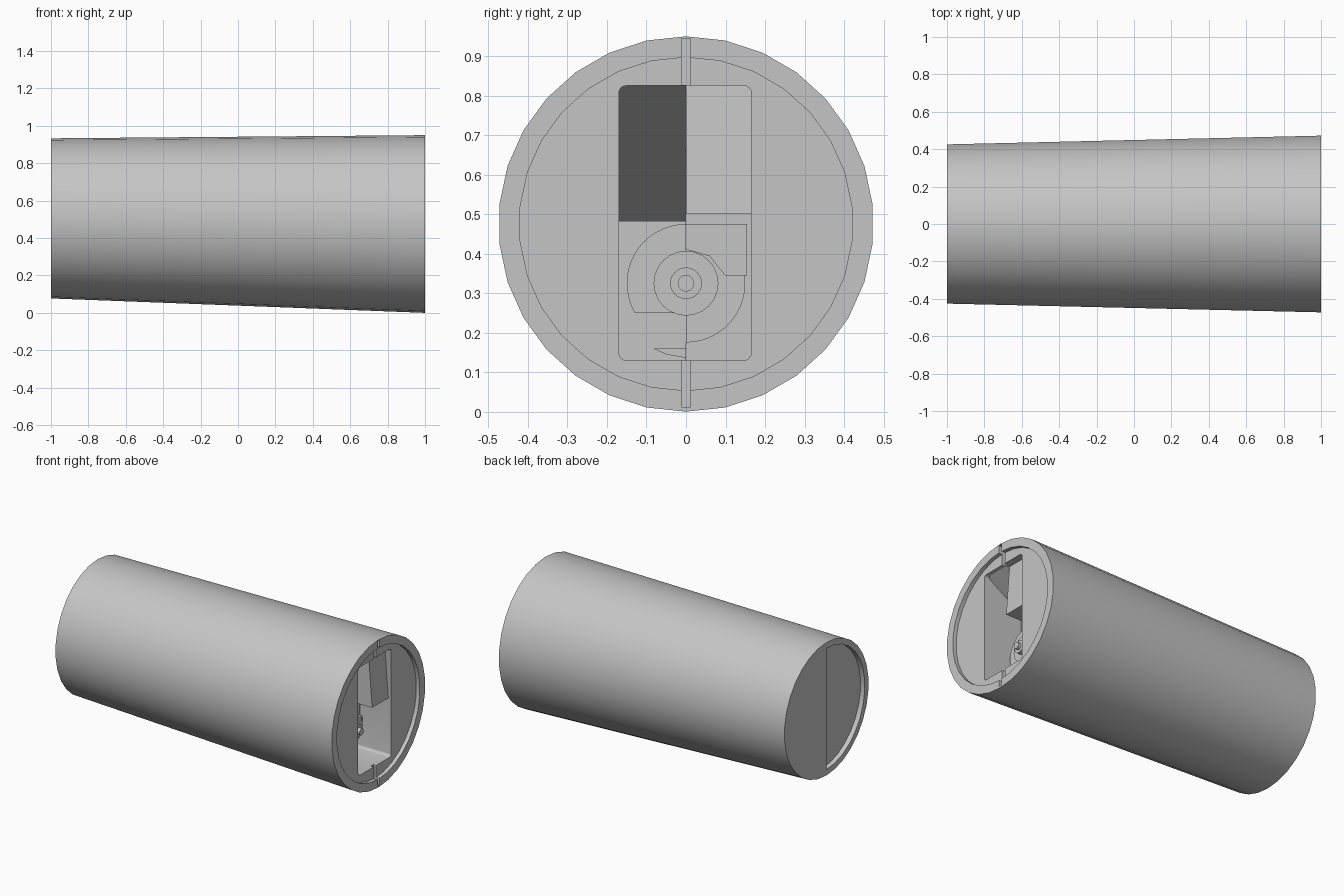
import bpy
import bmesh
from math import pi, sin, cos, radians
from mathutils import Vector

cube = bpy.data.objects.get("Cube")
if cube:
    bpy.data.objects.remove(cube)

grey = bpy.data.materials.new("light grey")
grey.use_nodes = True
grey.diffuse_color = (0.56, 0.56, 0.56, 1)
grey.node_tree.nodes["Principled BSDF"].inputs["Base Color"].default_value = (0.56, 0.56, 0.56, 1)

SIDES = 30
MID = 0.475      # height of the cap centre
AXLE = 0.325     # height of the wheel centre


def loft(name, sections):
    """Solid skinned over rings of 3D points."""
    bm = bmesh.new()
    rings = [[bm.verts.new(p) for p in s] for s in sections]
    n = len(rings[0])
    for a, b in zip(rings, rings[1:]):
        for i in range(n):
            j = (i + 1) % n
            bm.faces.new((a[i], a[j], b[j], b[i]))
    bm.faces.new(rings[0][::-1])
    bm.faces.new(rings[-1])
    bmesh.ops.recalc_face_normals(bm, faces=bm.faces)
    mesh = bpy.data.meshes.new(name)
    bm.to_mesh(mesh)
    bm.free()
    mesh.materials.append(grey)
    ob = bpy.data.objects.new(name, mesh)
    bpy.context.collection.objects.link(ob)
    return ob


def arc(r, z, a0, a1, n):
    """Points (y, z) on an arc, angles in degrees from +y."""
    return [(r * cos(radians(a0 + (a1 - a0) * i / n)),
             z + r * sin(radians(a0 + (a1 - a0) * i / n))) for i in range(n + 1)]


def circle(r, z, n=SIDES):
    return arc(r, z, 90, 450, n)[:-1]


def plate(name, outline, x0, x1):
    return loft(name, [[(x, y, z) for y, z in outline] for x in (x0, x1)])


def box(y0, y1, z0, z1):
    return [(y0, z0), (y1, z0), (y1, z1), (y0, z1)]


def rounded(y0, y1, z0, z1, r):
    pts = []
    for cy, cz, a in ((y1 - r, z1 - r, 0), (y0 + r, z1 - r, 90),
                      (y0 + r, z0 + r, 180), (y1 - r, z0 + r, 270)):
        pts += [(cy + y, cz + z) for y, z in arc(r, 0, a, a + 90, 4)]
    return pts


def cut(target, cutter):
    cutter.hide_render = True
    mod = target.modifiers.new("cut", "BOOLEAN")
    mod.operation = "DIFFERENCE"
    mod.solver = "EXACT"
    mod.object = cutter
    bpy.context.view_layer.objects.active = target
    bpy.ops.object.modifier_apply(modifier=mod.name)
    bpy.data.objects.remove(cutter)


# Tapered body, its far end a little smaller and higher
body = loft("tapered_body", [
    [(-1, y, z) for y, z in circle(0.428, 0.505)],
    [(1, y, z) for y, z in circle(0.475, MID)]])

# Shallow recess of the large end, and half recess of the small end
cut(body, plate("cap_recess", circle(0.422, MID), 0.975, 1.1))
cut(body, plate("half_recess", arc(0.39, 0.505, 90, 270, 15), -1.1, -0.97))

# Locating slots at the top and bottom of the rim
for z0, z1 in ((0.80, 0.945), (0.012, 0.15)):
    cut(body, plate("slot", box(-0.012, 0.012, z0, z1), 0.955, 1.1))

# Opening with a deep chamber behind it
cut(body, plate("opening", rounded(-0.17, 0.165, 0.13, 0.825, 0.018), 0.7, 1.1))
cut(body, loft("sloped_chamber", [
    [(x, y, z) for x, z in ((0.93, 0.825), (0.4, 0.48), (0.4, 0.3), (0.93, 0.3))]
    for y in (-0.169, -0.001)]))

# Upper fillings: sloping ceiling on one side, flat block on the other
loft("sloping_ceiling", [
    [(x, y, z) for x, z in ((0.95, 0.825), (0.4, 0.48), (0.4, 0.825))]
    for y in (-0.17, 0)])
loft("upper_block", [
    [(x, y, z) for x, z in ((0.93, 0.825), (0.955, 0.5), (0.7, 0.5), (0.7, 0.825))]
    for y in (0, 0.165)])

# Backing wall of the lower chamber
plate("lower_wall", box(-0.17, 0, 0.13, 0.482), 0.5, 0.72)

# Wheel: two half discs, with the stepped hub in front
plate("left_half_disc", arc(0.15, AXLE, 90, 210, 16) + [(0, 0.25)], 0.7, 0.8)
plate("right_half_disc", arc(0.15, AXLE, -90, 8, 14) + [(0.1, 0.345), (0.06, 0.395), (0, 0.412)], 0.7, 0.78)
plate("corner_plate", [(0, 0.412), (0.06, 0.395), (0.1, 0.345), (0.155, 0.345), (0.155, 0.475), (0, 0.475)], 0.7, 0.76)
for name, r, x in (("hub", 0.082, 0.83), ("hub_collar", 0.04, 0.86), ("axle", 0.021, 0.88)):
    plate(name, circle(r, AXLE, 24), 0.7, x)

# Small lip by the floor
plate("floor_lip", [(-0.083, 0.16), (-0.05, 0.145), (0, 0.136), (0, 0.16)], 0.7, 0.85)

# Smooth round sides, sharp rims
bpy.ops.object.select_all(action="DESELECT")
for ob in bpy.context.collection.objects:
    if ob.type == "MESH" and grey.name in ob.data.materials:
        ob.select_set(True)
        bpy.context.view_layer.objects.active = ob
bpy.ops.object.shade_smooth_by_angle(angle=radians(30))
